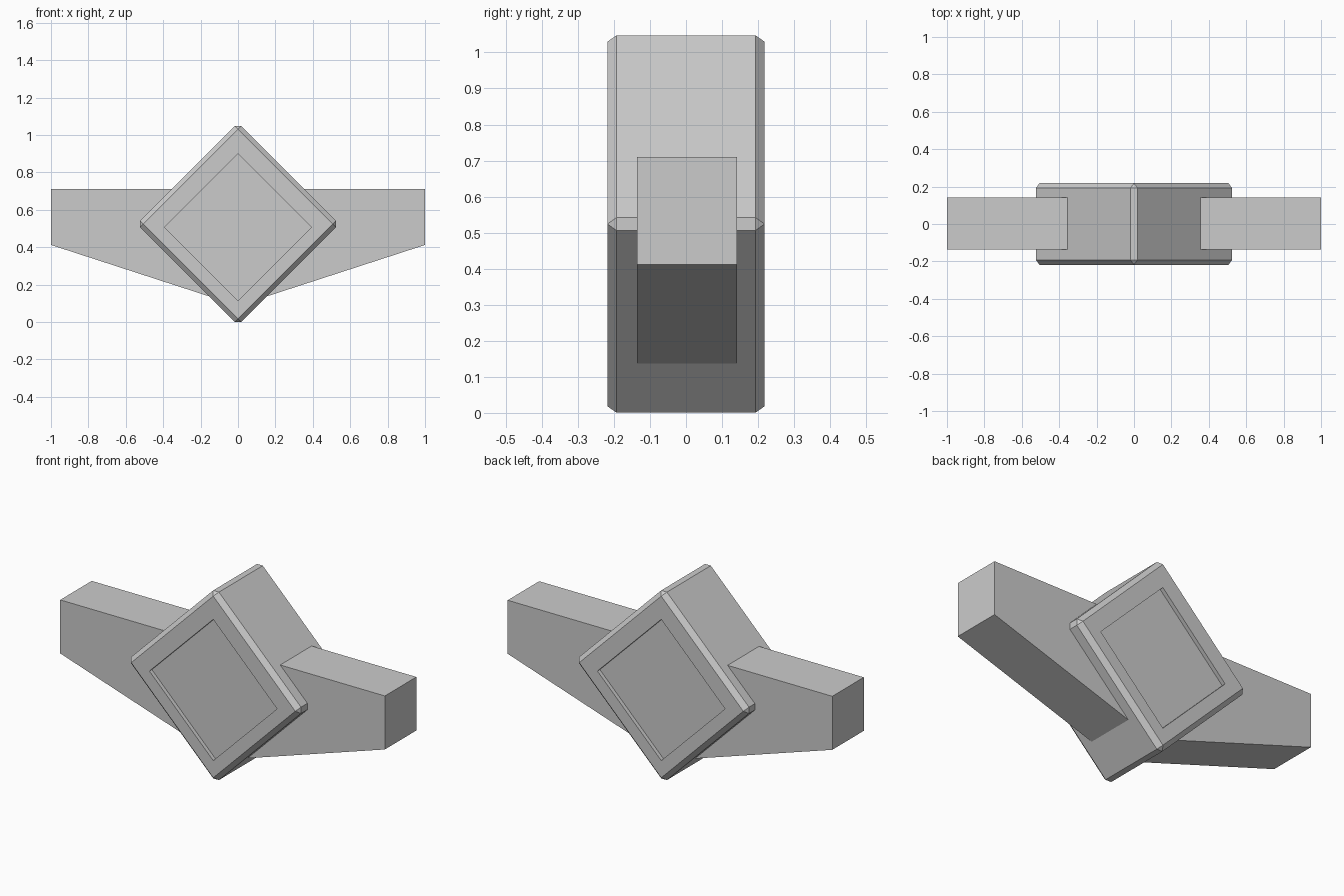
import bpy, bmesh
from math import pi
from mathutils import Matrix, Vector

if "Cube" in bpy.data.objects:
    bpy.data.objects.remove(bpy.data.objects["Cube"])


def finish(bm, name):
    bmesh.ops.recalc_face_normals(bm, faces=bm.faces)
    mesh = bpy.data.meshes.new(name)
    bm.to_mesh(mesh)
    bm.free()
    obj = bpy.data.objects.new(name, mesh)
    bpy.context.collection.objects.link(obj)
    return obj


# Diamond block: chamfered square slab standing on its corner
SIDE, DEPTH, CHAMFER, CENTRE_Z = 0.765, 0.436, 0.025, 0.524
bm = bmesh.new()
bmesh.ops.create_cube(bm, size=1)
bmesh.ops.scale(bm, vec=(SIDE, DEPTH, SIDE), verts=bm.verts)
bmesh.ops.bevel(bm, geom=bm.edges[:], offset=CHAMFER, segments=1,
                affect='EDGES', profile=0.5)
bmesh.ops.rotate(bm, matrix=Matrix.Rotation(pi / 4, 3, 'Y'), verts=bm.verts)
bmesh.ops.translate(bm, vec=(0, 0, CENTRE_Z), verts=bm.verts)

# Shallow square recess on the front and back, set slightly low
bm.normal_update()
for sign in (-1, 1):
    face = max(bm.faces, key=lambda f: f.normal.y * sign * f.calc_area())
    bmesh.ops.inset_individual(bm, faces=[face], thickness=0.1125)
    bmesh.ops.translate(bm, vec=(0, 0, -0.017), verts=face.verts[:])
    walls = bmesh.ops.extrude_discrete_faces(bm, faces=[face])
    floor = walls['faces'][0]
    bmesh.ops.translate(bm, vec=(0, -0.022 * sign, 0), verts=floor.verts[:])
    bm.normal_update()
finish(bm, "diamond_block")

# Crossbar: both tapered arms as one profile running through the block
half_profile = [(1, 0.71), (1, 0.412)]
profile = half_profile + [(0, 0.087)] + [(-x, z) for x, z in reversed(half_profile)]
bm = bmesh.new()
face = bm.faces.new([bm.verts.new((x, -0.136, z)) for x, z in profile])
side = bmesh.ops.extrude_face_region(bm, geom=[face])
bmesh.ops.translate(bm, vec=Vector((0, 0.277, 0)),
                    verts=[g for g in side['geom'] if isinstance(g, bmesh.types.BMVert)])
finish(bm, "tapered_crossbar")
